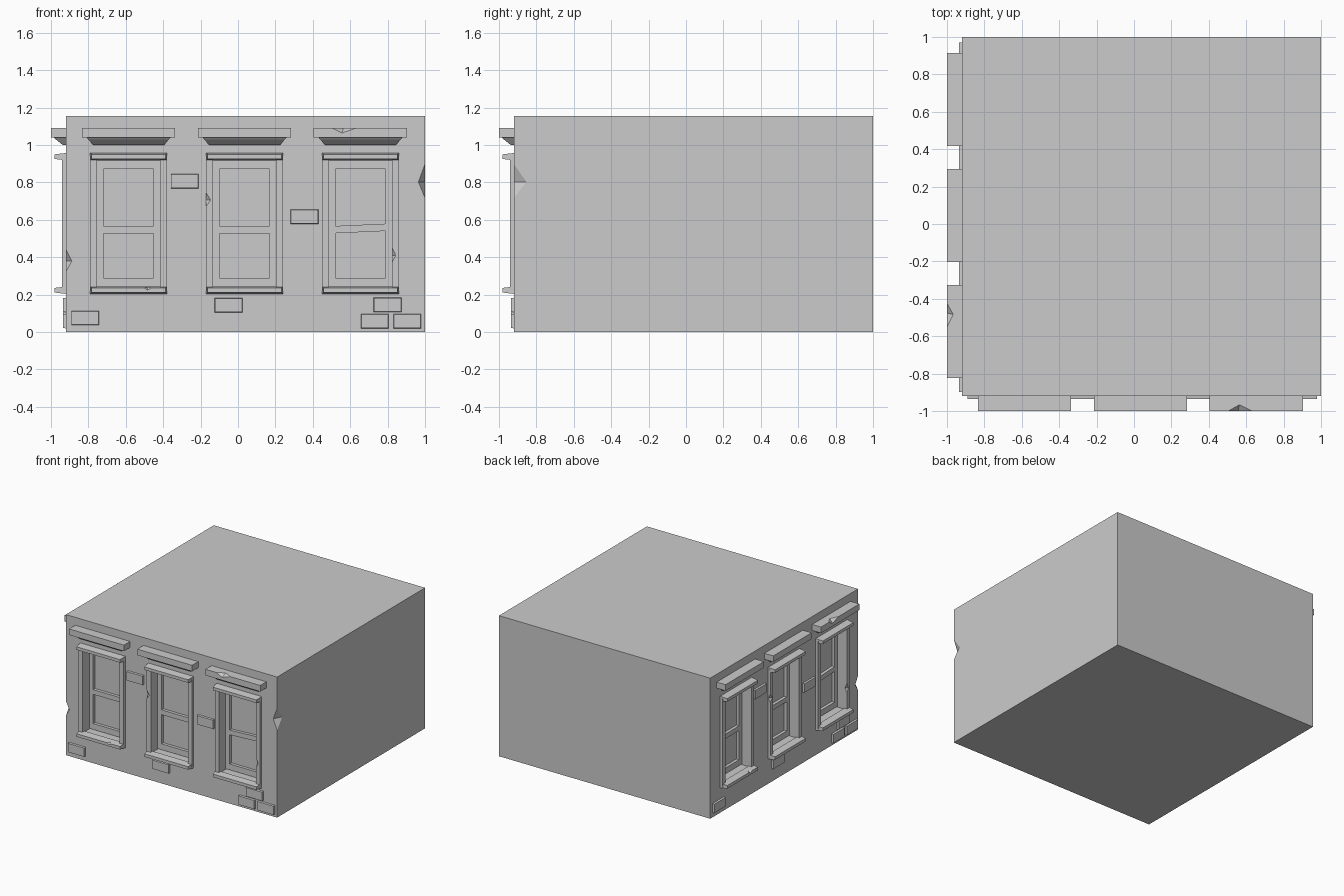
import bpy, bmesh
from math import radians
from mathutils import Matrix

if "Cube" in bpy.data.objects:
    bpy.data.objects.remove(bpy.data.objects["Cube"])

WALL = -0.92
# quarter turn that carries the front facade onto the left side
TURN = (Matrix.Translation((0.04, 0.04, 0)) @ Matrix.Rotation(radians(-90), 4, 'Z')
        @ Matrix.Translation((-0.04, -0.04, 0)))


def hull(name, pts):
    bm = bmesh.new()
    for p in pts:
        bm.verts.new(p)
    bmesh.ops.convex_hull(bm, input=bm.verts)
    bmesh.ops.dissolve_limit(bm, angle_limit=0.01, verts=bm.verts, edges=bm.edges)
    bmesh.ops.recalc_face_normals(bm, faces=bm.faces)
    me = bpy.data.meshes.new(name)
    bm.to_mesh(me)
    bm.free()
    ob = bpy.data.objects.new(name, me)
    bpy.context.collection.objects.link(ob)
    return ob


def block(name, x0, x1, y0, y1, z0, z1, inset=0.0, tilt=0.0):
    """Box from back y0 to front y1; inset shrinks the front, tilt raises the right end."""
    pts = []
    for y, i in ((y0, 0), (y1, inset)):
        for x, t in ((x0 + i, 0), (x1 - i, tilt)):
            pts += [(x, y, z0 + i + t), (x, y, z1 - i + t)]
    return hull(name, pts)


def cut(ob, cutter):
    m = ob.modifiers.new("cut", 'BOOLEAN')
    m.operation = 'DIFFERENCE'
    m.solver = 'EXACT'
    m.object = cutter
    bpy.context.view_layer.objects.active = ob
    bpy.ops.object.modifier_apply(modifier=m.name)
    bpy.data.objects.remove(cutter)


def chip(ob, x, y, z0, z1, dx, dy):
    """Knock a wedge out of a vertical edge at (x, y)."""
    zm = z0 + (z1 - z0) * 0.47
    e = 0.01 if dx > 0 else -0.01
    cut(ob, hull("chip_cutter", [(x - e, y - 0.01, z0), (x - e, y - 0.01, z1),
                                 (x + dx, y - 0.012, zm), (x - e, y + dy, zm),
                                 (x - 8 * e, y - 0.08, zm)]))


# main building block
wall = block("wall_block", WALL, 1, 1, WALL, 0, 1.155)
details = []
holes = []

for n, cx in enumerate((-0.585, 0.035, 0.655)):
    a, b = cx - 0.168, cx + 0.168
    holes.append((a, b))
    # side casings
    left = block("casing_left", cx - 0.205, a, -0.90, -0.942, 0.22, 0.94)
    right = block("casing_right", b, cx + 0.205, -0.90, -0.942, 0.22, 0.94)
    if n == 1:
        chip(left, cx - 0.205, -0.942, 0.64, 0.78, 0.04, 0.025)
    if n == 2:
        chip(right, b, -0.942, 0.33, 0.50, 0.035, 0.025)
    # head and sill with tapered fronts
    head = block("window_head", cx - 0.205, cx + 0.205, WALL, -0.98, 0.918, 0.957, 0.007)
    sill = block("window_sill", cx - 0.205, cx + 0.205, WALL, -0.98, 0.204, 0.243, 0.007)
    if n == 0:
        cut(sill, hull("sill_chip_cutter", [(cx + 0.05, -0.99, 0.25), (cx + 0.17, -0.99, 0.25),
                                            (cx + 0.1, -0.99, 0.218), (cx + 0.1, -0.94, 0.25)]))
    # sash bars
    details += [left, right, head, sill]
    for nm, x0, x1, z0, z1, t in (
            ("sash_left", a, cx - 0.133, 0.24, 0.92, 0),
            ("sash_right", cx + 0.133, b, 0.24, 0.92, 0),
            ("sash_bottom", cx - 0.133, cx + 0.133, 0.24, 0.288, 0),
            ("sash_top", cx - 0.133, cx + 0.133, 0.872, 0.92, 0),
            ("sash_middle", cx - 0.133, cx + 0.133, 0.528, 0.567, 0.012 if n == 2 else 0)):
        details.append(block(nm, x0, x1, -0.82, -0.855, z0, z1, 0, t))
    # cornice slab and the moulding beneath it
    slab = block("cornice_slab", cx - 0.25, cx + 0.248, -0.91, -1.0, 1.04, 1.09)
    if n == 2:
        cut(slab, hull("cornice_chip_cutter", [(cx - 0.17, -1.005, 1.095), (cx, -1.005, 1.095),
                                               (cx - 0.1, -1.005, 1.06), (cx - 0.09, -0.96, 1.095)]))
    details.append(slab)
    details.append(hull("cornice_moulding",
                        [(cx + s * w, y, z) for s in (-1, 1)
                         for w, z, f in ((0.225, 1.041, -0.985), (0.215, 1.03, -0.975), (0.19, 1.0, -0.937))
                         for y in (-0.91, f)]))

# raised stray bricks
for x, z in ((-0.285, 0.807), (0.355, 0.617), (-0.05, 0.143), (-0.817, 0.075),
             (0.80, 0.145), (0.731, 0.058), (0.905, 0.058)):
    details.append(block("raised_brick", x - 0.076, x + 0.076, WALL + 0.01, -0.936,
                         z - 0.04, z + 0.04, 0.004))

# left side repeats the front
for ob in details:
    twin = ob.copy()
    twin.name = "side_" + ob.name
    twin.matrix_world = TURN
    bpy.context.collection.objects.link(twin)

# window recesses on both facades
for a, b in holes:
    for turned in (False, True):
        c = block("recess_cutter", a, b, -0.83, -1.1, 0.235, 0.925)
        if turned:
            c.data.transform(TURN)
        cut(wall, c)

# chipped corners
chip(wall, 1, WALL, 0.68, 0.94, -0.042, 0.085)
chip(wall, WALL, WALL, 0.29, 0.48, 0.042, 0.05)
